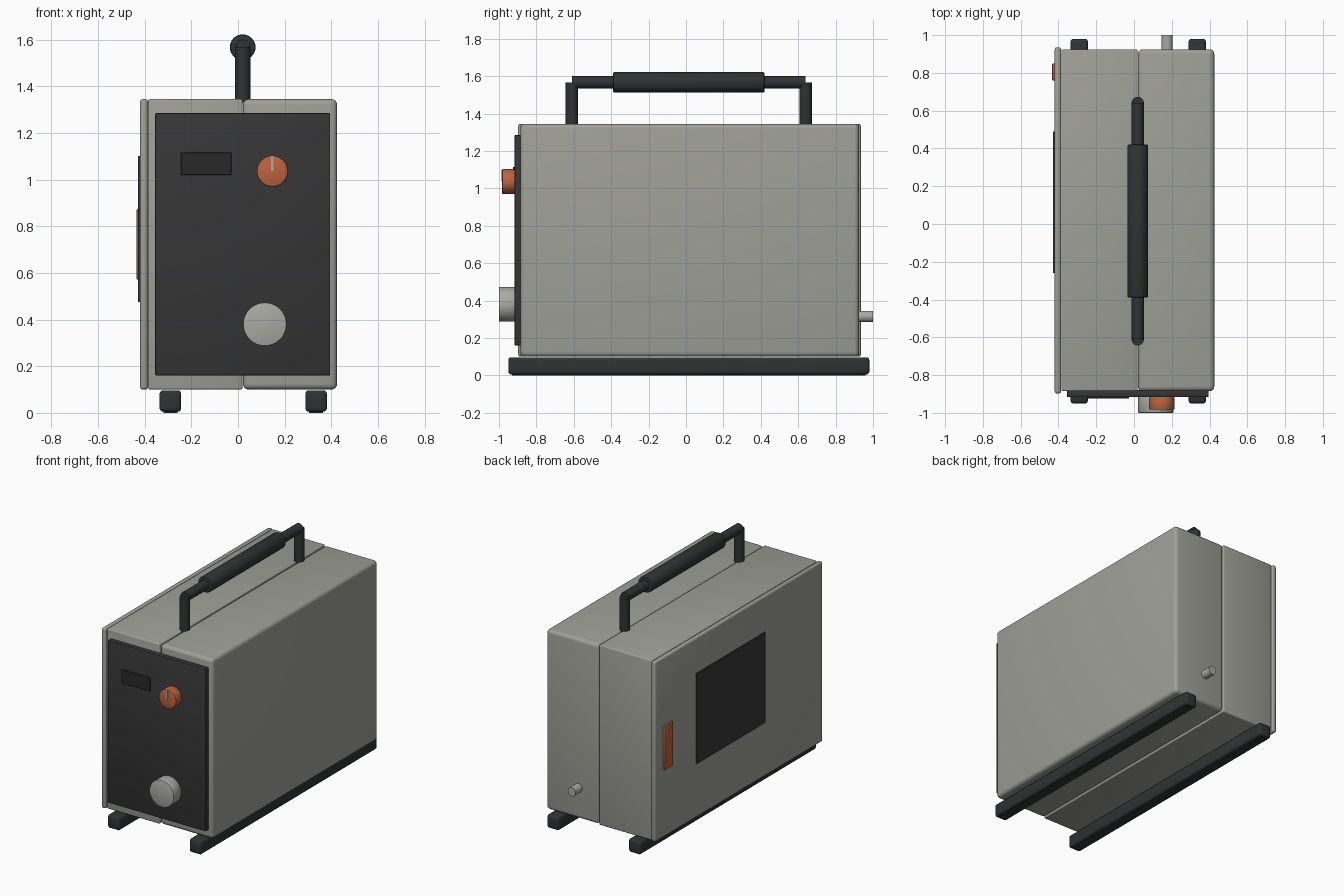
import bpy
import math

if "Cube" in bpy.data.objects:
    bpy.data.objects.remove(bpy.data.objects["Cube"])


def material(name, rgb):
    m = bpy.data.materials.new(name)
    m.diffuse_color = (*rgb, 1)
    m.use_nodes = True
    m.node_tree.nodes["Principled BSDF"].inputs["Base Color"].default_value = m.diffuse_color
    return m


GREY = material("warm grey paint", (0.35, 0.35, 0.315))
PANEL = material("charcoal panel", (0.036, 0.036, 0.036))
RUBBER = material("black rubber", (0.030, 0.032, 0.033))
SCREEN = material("dark screen", (0.022, 0.022, 0.022))
ORANGE = material("burnt orange", (0.50, 0.125, 0.05))
METAL = material("light metal", (0.40, 0.40, 0.37))


def finish(ob, name, mat, bevel, segments):
    ob.name = name
    ob.data.materials.append(mat)
    if bevel:
        mod = ob.modifiers.new("bevel", 'BEVEL')
        mod.width = bevel
        mod.segments = segments
        mod.limit_method = 'ANGLE'
        mod.angle_limit = math.radians(50)
        bpy.ops.object.modifier_apply(modifier=mod.name)
    bpy.ops.object.shade_smooth_by_angle(angle=math.radians(35))
    return ob


def box(name, x, y, z, mat, bevel=0.0, segments=3):
    """Box given by its (min, max) range on each axis."""
    bpy.ops.mesh.primitive_cube_add(size=1)
    ob = bpy.context.object
    for v in ob.data.vertices:
        v.co = [r[0] if c < 0 else r[1] for c, r in zip(v.co, (x, y, z))]
    return finish(ob, name, mat, bevel, segments)


def rod(name, start, end, radius, mat, bevel=0.0, sides=32):
    """Cylinder along y or z between two points."""
    along_y = start[1] != end[1]
    mid = [(a + b) / 2 for a, b in zip(start, end)]
    bpy.ops.mesh.primitive_cylinder_add(
        vertices=sides, radius=radius, depth=math.dist(start, end), location=mid,
        rotation=(math.pi / 2 if along_y else 0, 0, 0))
    return finish(bpy.context.object, name, mat, bevel, 2)


# Case: two shells meeting at a seam, plus a side door
box("left_shell", (-0.385, 0.019), (-0.885, 0.925), (0.10, 1.345), GREY, 0.008)
box("right_shell", (0.021, 0.425), (-0.885, 0.925), (0.10, 1.345), GREY, 0.025, 4)
box("side_door", (-0.42, -0.386), (-0.897, 0.935), (0.10, 1.345), GREY, 0.012)

# Side door window and latch
box("door_window", (-0.428, -0.418), (-0.26, 0.49), (0.475, 1.10), PANEL)
box("door_latch", (-0.434, -0.418), (0.76, 0.85), (0.57, 0.875), ORANGE, 0.005, 2)

# Front panel with display, dial and port
box("front_panel", (-0.355, 0.395), (-0.917, -0.88), (0.16, 1.285), PANEL, 0.006, 2)
box("display", (-0.245, -0.027), (-0.924, -0.915), (1.02, 1.115), SCREEN, 0.002, 1)
rod("dial", (0.147, -0.983, 1.036), (0.147, -0.915, 1.036), 0.067, ORANGE, 0.006)
box("dial_pointer", (0.141, 0.153), (-0.987, -0.981), (1.036, 1.102), METAL)
rod("front_port", (0.115, -1.0, 0.38), (0.115, -0.915, 0.38), 0.093, METAL, 0.003, 40)

# Rear outlet
rod("rear_outlet", (0.175, 0.92, 0.315), (0.175, 1.0, 0.315), 0.03, METAL, 0, 24)

# Runner feet
for side, x in (("left", -0.29), ("right", 0.335)):
    box(side + "_runner", (x - 0.046, x + 0.046), (-0.95, 0.98), (0.005, 0.097), RUBBER, 0.015)
    box(side + "_runner_pad", (x - 0.03, x + 0.03), (-0.93, 0.96), (0.0, 0.02), RUBBER)

# Carrying handle: two posts, cross bar and thick grip
HX, HZ = 0.02, 1.567
for end, y in (("front", -0.61), ("rear", 0.64)):
    rod(end + "_handle_post", (HX, y, 1.33), (HX, y, HZ), 0.033, RUBBER, 0, 20)
rod("handle_bar", (HX, -0.61, HZ), (HX, 0.64, HZ), 0.033, RUBBER, 0, 20)
rod("handle_grip", (HX, -0.39, HZ), (HX, 0.42, HZ), 0.055, RUBBER, 0.008)
